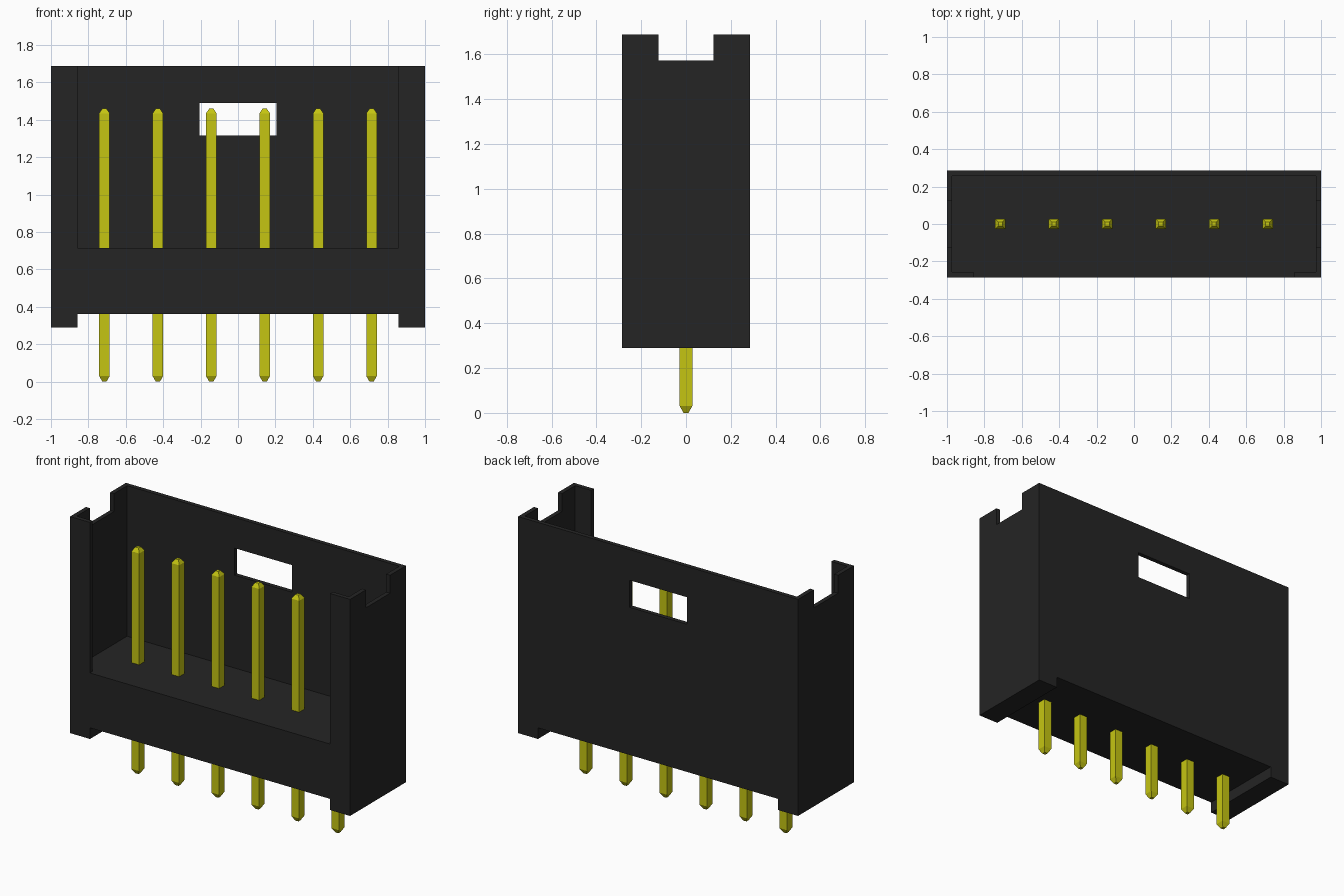
import bpy
import bmesh
from mathutils import Matrix, Vector

cube = bpy.data.objects.get("Cube")
if cube:
    bpy.data.objects.remove(cube, do_unlink=True)


def material(name, rgb):
    m = bpy.data.materials.new(name)
    m.use_nodes = True
    m.diffuse_color = (*rgb, 1)
    bsdf = next(n for n in m.node_tree.nodes if n.type == 'BSDF_PRINCIPLED')
    bsdf.inputs["Base Color"].default_value = (*rgb, 1)
    return m


black = material("black plastic", (0.018, 0.018, 0.018))
yellow = material("yellow metal", (0.56, 0.56, 0.006))


def add_object(name, bm, mat):
    bmesh.ops.recalc_face_normals(bm, faces=bm.faces)
    mesh = bpy.data.meshes.new(name)
    bm.to_mesh(mesh)
    bm.free()
    mesh.materials.append(mat)
    ob = bpy.data.objects.new(name, mesh)
    bpy.context.collection.objects.link(ob)
    return ob


def box(name, x, y, z, mat):
    """Box spanning the given (low, high) ranges."""
    bm = bmesh.new()
    centre = Vector([(a + b) / 2 for a, b in (x, y, z)])
    size = [b - a for a, b in (x, y, z)]
    bmesh.ops.create_cube(bm, size=1, matrix=Matrix.Translation(centre) @ Matrix.Diagonal((*size, 1)))
    return add_object(name, bm, mat)


# Housing dimensions
HALF_X, HALF_Y = 1.0, 0.285
BOTTOM, TOP = 0.29, 1.688
FLOOR = 0.716
WALL = 0.028
OPEN_X = 0.858

housing = box("housing", (-HALF_X, HALF_X), (-HALF_Y, HALF_Y), (BOTTOM, TOP), black)

# Cavity, open front, side notches, back window and the gap between the feet
cutters = [
    box("cavity_cutter", (-HALF_X + WALL, HALF_X - WALL),
        (-HALF_Y + WALL, HALF_Y - WALL), (FLOOR, 2), black),
    box("front_cutter", (-OPEN_X, OPEN_X), (-0.5, 0), (FLOOR, 2), black),
    box("notch_cutter", (-1.2, 1.2), (-0.123, 0.123), (1.572, 2), black),
    box("window_cutter", (-0.205, 0.205), (0.1, 0.5), (1.315, 1.49), black),
    box("foot_gap_cutter", (-OPEN_X, OPEN_X), (-0.5, 0.5), (0, 0.362), black),
]
bpy.context.view_layer.objects.active = housing
for cutter in cutters:
    mod = housing.modifiers.new(cutter.name, 'BOOLEAN')
    mod.operation = 'DIFFERENCE'
    mod.solver = 'EXACT'
    mod.object = cutter
    bpy.ops.object.modifier_apply(modifier=mod.name)
    bpy.data.objects.remove(cutter, do_unlink=True)


# Square pins with tapered ends
PIN_LOW, PIN_HIGH, PIN_HALF, TIP_HALF = 0.005, 1.46, 0.028, 0.011
PITCH = 0.2857


def pin(name, x):
    bm = bmesh.new()
    rings = []
    for z, r in ((0, TIP_HALF), (0.03, PIN_HALF), (PIN_HIGH - 0.025, PIN_HALF), (PIN_HIGH, TIP_HALF)):
        rings.append([bm.verts.new((x + sx * r, sy * r, z))
                      for sx, sy in ((-1, -1), (1, -1), (1, 1), (-1, 1))])
    for low, high in zip(rings, rings[1:]):
        for i in range(4):
            j = (i + 1) % 4
            bm.faces.new((low[i], low[j], high[j], high[i]))
    bm.faces.new(rings[0])
    bm.faces.new(rings[-1])
    add_object(name, bm, yellow)


for i in range(6):
    pin(f"pin_{i + 1}", (i - 2.5) * PITCH)
